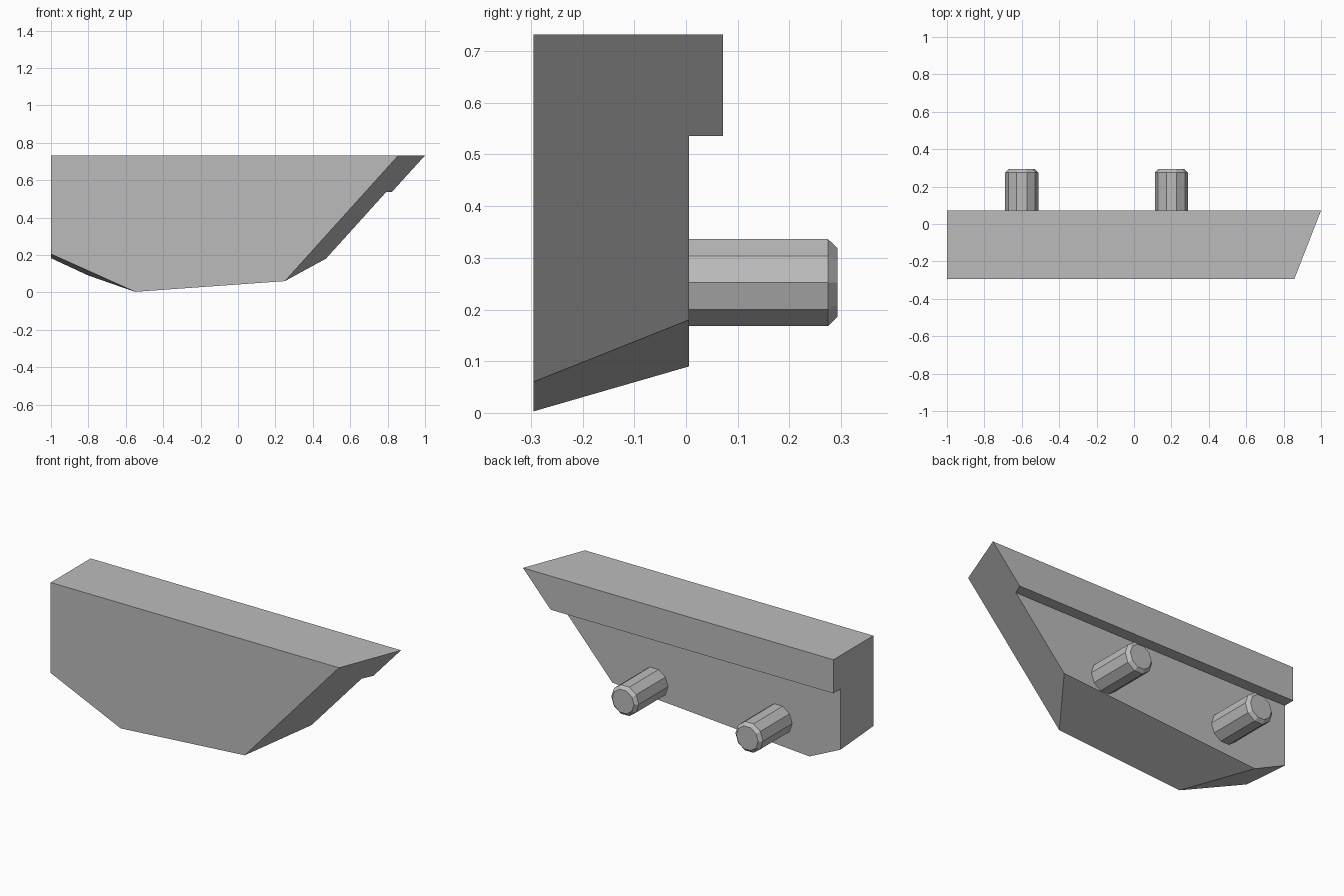
import bpy, bmesh, math

cube = bpy.data.objects.get("Cube")
if cube:
    bpy.data.objects.remove(cube, do_unlink=True)

grey = bpy.data.materials.new("plain grey")
colour = (0.5, 0.5, 0.5, 1)
grey.diffuse_color = colour
grey.use_nodes = True
grey.node_tree.nodes["Principled BSDF"].inputs["Base Color"].default_value = colour

FRONT, BACK, LIP = -0.295, 0.006, 0.072
TOP, LIP_BASE = 0.732, 0.536


def finish(name, bm):
    bmesh.ops.recalc_face_normals(bm, faces=bm.faces)
    mesh = bpy.data.meshes.new(name)
    bm.to_mesh(mesh)
    bm.free()
    mesh.materials.append(grey)
    obj = bpy.data.objects.new(name, mesh)
    bpy.context.collection.objects.link(obj)
    return obj


# Panel: tapered front and back outlines, with an overhanging lip at the top back
bm = bmesh.new()


def outline(y, points):
    return [bm.verts.new((x, y, z)) for x, z in points]


front = outline(FRONT, [(-1, TOP), (-1, 0.205), (-0.55, 0.003), (0.25, 0.06), (0.857, TOP)])
back = outline(BACK, [(-1, LIP_BASE), (-1, 0.183), (-0.8, 0.09), (0.47, 0.18), (0.792, LIP_BASE)])
lip = outline(LIP, [(-1, TOP), (-1, LIP_BASE), (0.822, LIP_BASE), (1, TOP)])
bm.faces.new(front)
bm.faces.new(back)
bm.faces.new(lip)
for i in (1, 2):
    bm.faces.new((front[i], front[i + 1], back[i + 1], back[i]))
bm.faces.new((front[0], front[4], lip[3], lip[0]))                    # top
bm.faces.new((back[0], back[4], lip[2], lip[1]))                      # lip underside
bm.faces.new((front[0], front[1], back[1], back[0], lip[1], lip[0]))  # square end
bm.faces.new((front[3], front[4], lip[3], lip[2], back[4], back[3]))  # slanted end
finish("panel", bm)


# Pegs: ten-sided pins with a chamfered tip
def peg(name, x, z=0.252, sides=10):
    bm = bmesh.new()
    rings = []
    for y, r in ((BACK, 0.0885), (0.275, 0.0885), (0.293, 0.07)):
        angles = [math.tau * i / sides for i in range(sides)]
        rings.append([bm.verts.new((x + r * math.cos(a), y, z + r * math.sin(a))) for a in angles])
    for low, high in zip(rings, rings[1:]):
        for i in range(sides):
            j = (i + 1) % sides
            bm.faces.new((low[i], low[j], high[j], high[i]))
    bm.faces.new(rings[0])
    bm.faces.new(rings[-1])
    finish(name, bm)


peg("right_peg", -0.6)
peg("left_peg", 0.2)
